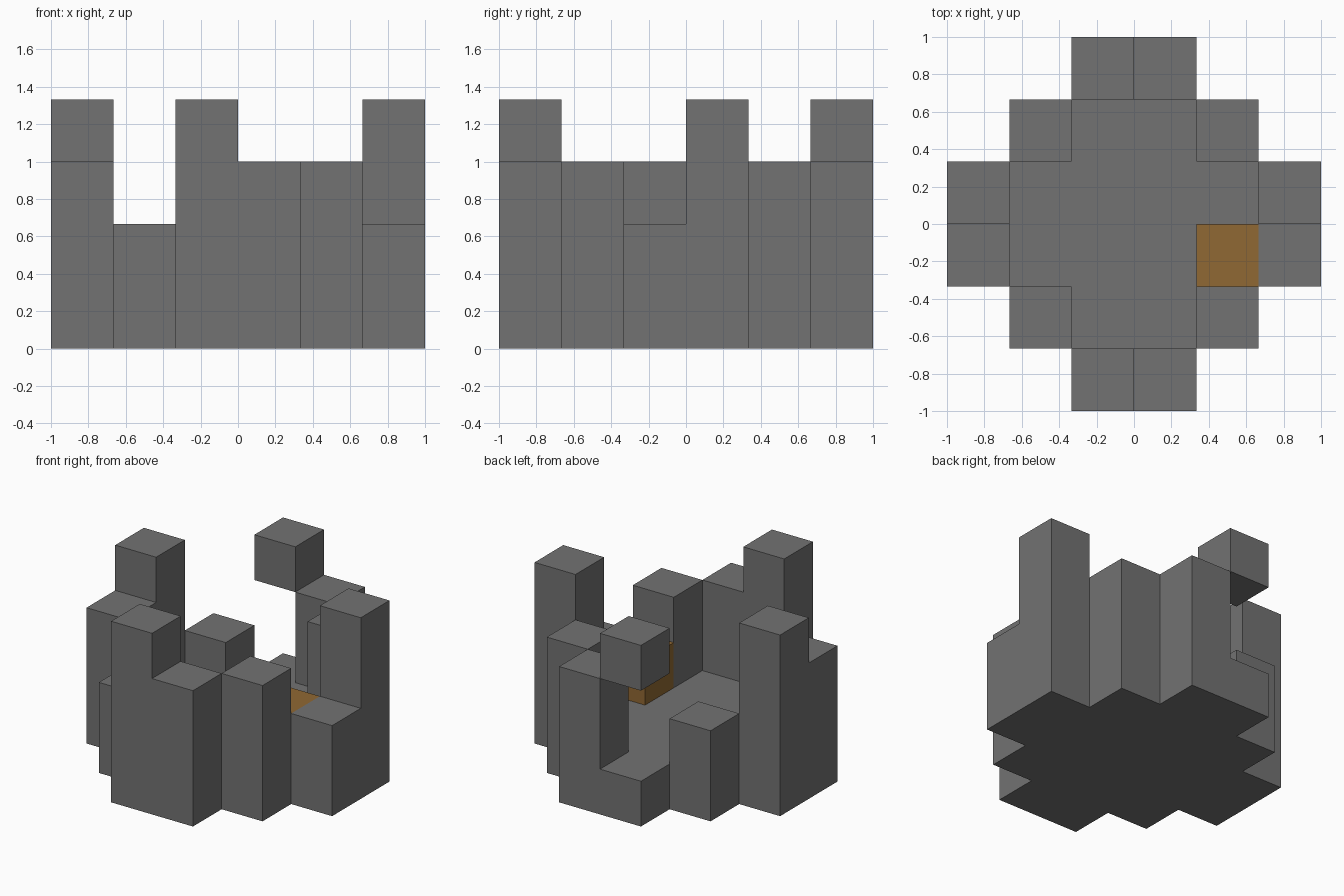
import bpy
import bmesh

CELL = 1 / 3  # the ruin is laid out on a 6 x 6 grid of cubes

default = bpy.data.objects.get("Cube")
if default:
    bpy.data.objects.remove(default, do_unlink=True)


def make_material(name, rgb):
    mat = bpy.data.materials.new(name)
    mat.use_nodes = True
    color = (*rgb, 1)
    mat.diffuse_color = color
    bsdf = next(n for n in mat.node_tree.nodes if n.type == "BSDF_PRINCIPLED")
    bsdf.inputs["Base Color"].default_value = color
    return mat


stone = make_material("grey stone", (0.17, 0.17, 0.17))
wood = make_material("brown wood", (0.28, 0.14, 0.033))


def extrude(name, points, direction, mat=stone):
    """Extrude a flat outline, given in cells, into a solid."""
    bm = bmesh.new()
    face = bm.faces.new([bm.verts.new(p) for p in points])
    top = bmesh.ops.extrude_face_region(bm, geom=[face])["geom"]
    moved = [v for v in top if isinstance(v, bmesh.types.BMVert)]
    bmesh.ops.translate(bm, verts=moved, vec=direction)
    bmesh.ops.recalc_face_normals(bm, faces=bm.faces)
    for v in bm.verts:
        v.co = ((v.co.x - 3) * CELL, (v.co.y - 3) * CELL, v.co.z * CELL)
    mesh = bpy.data.meshes.new(name)
    bm.to_mesh(mesh)
    bm.free()
    mesh.materials.append(mat)
    obj = bpy.data.objects.new(name, mesh)
    bpy.context.collection.objects.link(obj)


def block(name, x, y, bottom, top, mat=stone):
    base = [(x, y, bottom), (x + 1, y, bottom), (x + 1, y + 1, bottom), (x, y + 1, bottom)]
    extrude(name, base, (0, 0, top - bottom), mat)


def stepped_wall(name, axis, depth, first, second):
    """A wall two cells wide whose halves have different heights."""
    outline = [(2, 0), (4, 0), (4, second), (3, second), (3, first), (2, first)]
    if axis == "x":
        extrude(name, [(a, depth, z) for a, z in outline], (0, 1, 0))
    else:
        extrude(name, [(depth, a, z) for a, z in outline], (1, 0, 0))


# Cross-shaped floor
cross = [(1, 2), (2, 2), (2, 1), (4, 1), (4, 2), (5, 2),
         (5, 4), (4, 4), (4, 5), (2, 5), (2, 4), (1, 4)]
extrude("floor", [(x, y, 0) for x, y in cross], (0, 0, 1))

# Broken outer walls
stepped_wall("front_wall", "x", 0, 4, 3)
stepped_wall("back_wall", "x", 5, 1, 3)
stepped_wall("right_wall", "y", 0, 3, 4)
stepped_wall("left_wall", "y", 5, 2, 4)

# Corner pillars
block("front_right_pillar", 1, 1, 0, 2)
block("front_left_pillar", 4, 1, 0, 3)
block("back_right_pillar", 1, 4, 0, 2)
block("back_left_pillar", 4, 4, 0, 3)

# Loose battlement block above the gap, and the wooden crate inside
block("battlement_block", 2, 5, 3, 4)
block("wooden_crate", 4, 2, 1, 2, wood)
